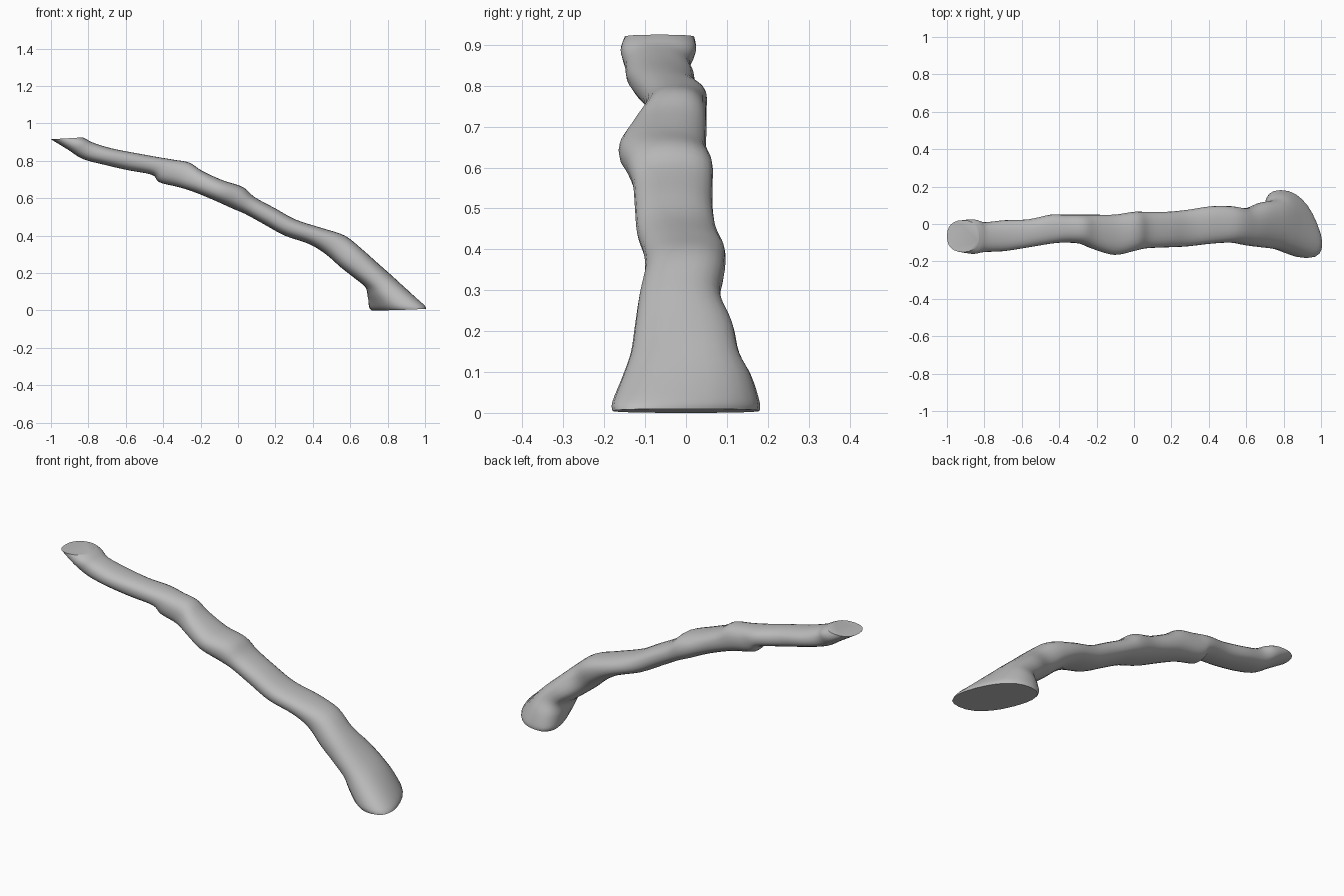
import bpy, bmesh, math
from mathutils import Vector

cube = bpy.data.objects.get("Cube")
if cube:
    bpy.data.objects.remove(cube, do_unlink=True)

# Weathered wood colour
wood = bpy.data.materials.new("pale_grey_wood")
wood.use_nodes = True
grey = (0.5, 0.5, 0.5, 1)
wood.diffuse_color = grey
wood.node_tree.nodes["Principled BSDF"].inputs["Base Color"].default_value = grey

# Cross-sections in hundredths of a unit:
# upper edge x, z; lower edge x, z; front y, back y
SECTIONS = [
    (-83, 92.5, -100, 91.5, -15, 2),
    (-81, 91.5, -91, 86, -16, 2.5),
    (-77, 89.5, -83, 81, -15, 1),
    (-67, 86.5, -72, 78, -14.5, 2),
    (-54, 84, -59, 75, -12.5, 2.5),
    (-43, 82, -46, 72.5, -10.5, 5),
    (-34, 80.5, -42, 68.5, -10, 5),
    (-26, 79, -32, 66, -10.5, 5),
    (-19, 74.5, -24, 63.5, -13.5, 5),
    (-8, 69.5, -13, 59, -16.5, 5),
    (2.5, 66, -3, 54.5, -14.5, 6.5),
    (9, 60.5, 4, 51.5, -13, 6.5),
    (20, 54.5, 14, 46, -12.5, 6.5),
    (31, 48.5, 25, 40, -12, 7.5),
    (45, 44, 38, 35.5, -10.5, 9.5),
    (57, 40, 47, 30, -10, 9.5),
    (66, 33, 55, 23, -11.5, 8.5),
    (75, 25, 62, 17.5, -12.5, 11.5),
    (84, 17, 68, 12.5, -13.5, 13),
    (90, 11, 70, 7, -15.5, 16),
    (97, 3.5, 72, 2, -18, 18),
    (98, 1, 74, 0, -18, 18),
]
SIDES = 24
STEPS = 4


def spline(a, b, c, d, t):
    """Smooth interpolation between b and c."""
    return b + 0.5 * t * (c - a + t * (2*a - 5*b + 4*c - d + t * (3*(b - c) + d - a)))


def refine(rows):
    """Insert smooth in-between sections."""
    last = len(rows) - 1
    result = []
    for i in range(last):
        group = [rows[min(max(i + k, 0), last)] for k in (-1, 0, 1, 2)]
        for s in range(STEPS):
            result.append([spline(*vals, s / STEPS) for vals in zip(*group)])
    return result + [rows[last]]


def rounded(value):
    """Slightly squared circle."""
    return math.copysign(abs(value) ** 0.85, value)


def section_ring(bm, row):
    ux, uz, lx, lz, front, back = [v / 100 for v in row]
    middle = Vector(((ux + lx) / 2, (front + back) / 2, (uz + lz) / 2))
    up = Vector((ux - lx, 0, uz - lz)) / 2
    side = Vector((0, (back - front) / 2, 0))
    # The foot splays diagonally as it nears the ground
    side.x = -side.y * 2.6 * max(0, 0.16 - middle.z)
    ring = []
    for i in range(SIDES):
        angle = math.tau * i / SIDES
        point = middle + up * rounded(math.cos(angle)) + side * rounded(math.sin(angle))
        point.z = max(point.z, 0)
        ring.append(bm.verts.new(point))
    return ring


# Loft the branch and close the cut tip and the flat foot
bm = bmesh.new()
rings = [section_ring(bm, row) for row in refine(SECTIONS)]
for near, far in zip(rings, rings[1:]):
    for i in range(SIDES):
        j = (i + 1) % SIDES
        bm.faces.new((near[i], near[j], far[j], far[i]))
bm.faces.new(rings[0])
bm.faces.new(rings[-1])
bmesh.ops.recalc_face_normals(bm, faces=bm.faces)

mesh = bpy.data.meshes.new("branch")
bm.to_mesh(mesh)
bm.free()
mesh.materials.append(wood)
branch = bpy.data.objects.new("branch", mesh)
bpy.context.collection.objects.link(branch)

# Smooth bark with crisp cut ends
bpy.ops.object.select_all(action="DESELECT")
branch.select_set(True)
bpy.context.view_layer.objects.active = branch
bpy.ops.object.shade_smooth_by_angle(angle=math.radians(35))
